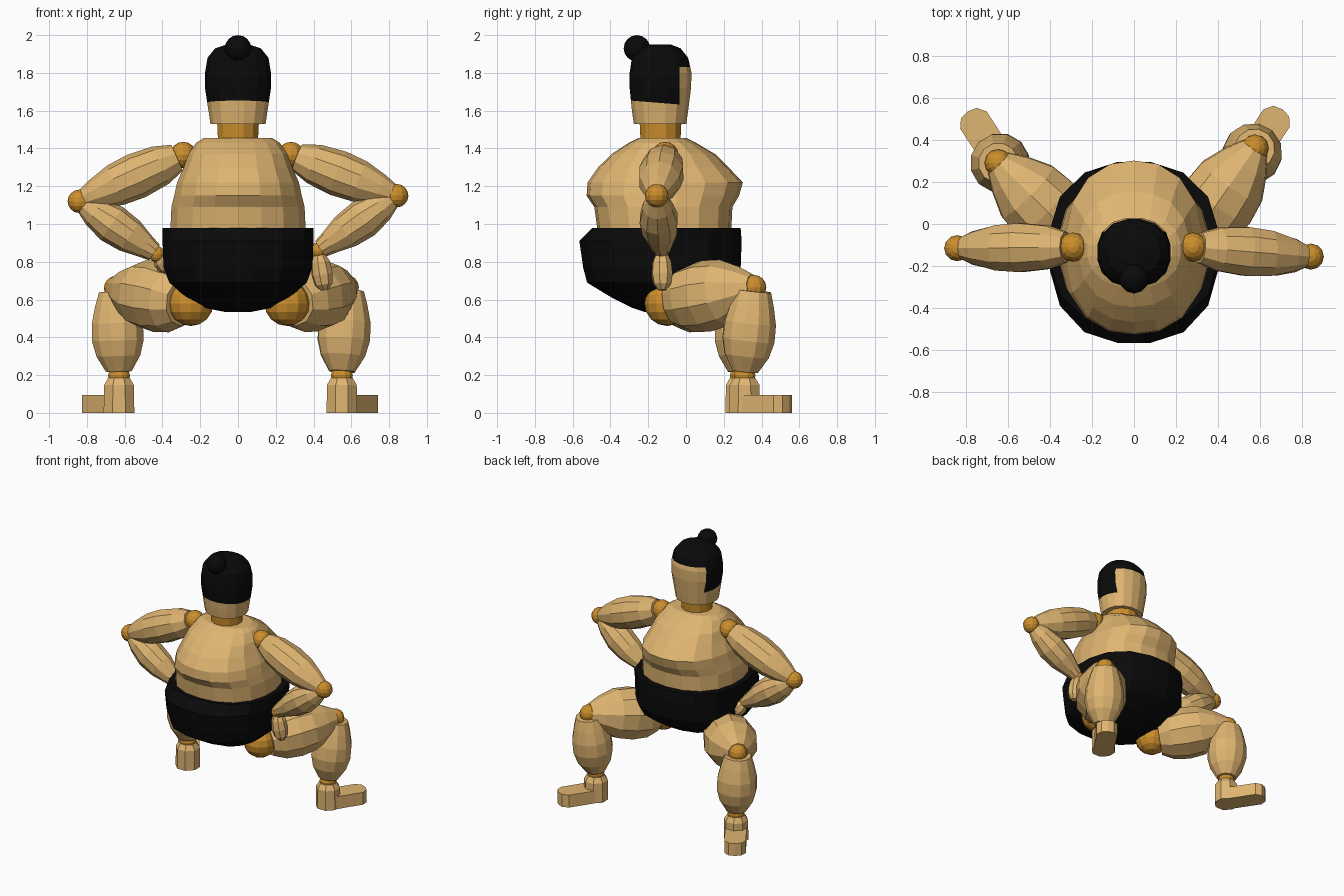
import bpy, bmesh, math
from mathutils import Vector

if "Cube" in bpy.data.objects:
    bpy.data.objects.remove(bpy.data.objects["Cube"])


def material(name, rgb):
    m = bpy.data.materials.new(name)
    m.diffuse_color = (*rgb, 1)
    m.use_nodes = True
    m.node_tree.nodes["Principled BSDF"].inputs["Base Color"].default_value = m.diffuse_color
    return m


SKIN = material("skin tan", (0.74, 0.46, 0.165))
JOINT = material("joint orange", (0.60, 0.27, 0.025))
BLACK = material("black", (0.003, 0.003, 0.003))


def finish(bm, name, *mats):
    bmesh.ops.recalc_face_normals(bm, faces=bm.faces)
    me = bpy.data.meshes.new(name)
    bm.to_mesh(me)
    bm.free()
    for m in mats:
        me.materials.append(m)
    ob = bpy.data.objects.new(name, me)
    bpy.context.collection.objects.link(ob)
    return ob


def skin_rings(rings):
    """Bridge equal-length rings of points and cap both ends."""
    bm = bmesh.new()
    vs = [[bm.verts.new(p) for p in ring] for ring in rings]
    n = len(vs[0])
    for a, b in zip(vs, vs[1:]):
        for i in range(n):
            j = (i + 1) % n
            bm.faces.new((a[i], a[j], b[j], b[i]))
    bm.faces.new(vs[0][::-1])
    bm.faces.new(vs[-1])
    return bm


def body(profile, sides=16, power=2.0):
    """Rings (z, half width, back y, front y) as superellipses."""
    rings = []
    for z, w, y0, y1 in profile:
        ring = []
        for i in range(sides):
            a = 2 * math.pi * (i + 0.5) / sides
            c, s = math.cos(a), math.sin(a)
            k = (abs(c) ** power + abs(s) ** power) ** (-1 / power)
            f = 1 / math.cos(math.pi / sides)
            ring.append((w * c * k * f, (y0 + y1) / 2 + (y1 - y0) / 2 * s * k * f, z))
        rings.append(ring)
    return skin_rings(rings)


def limb(name, a, b, profile, mat=SKIN, sides=10):
    """Turned shape from a to b; profile is (fraction, radius)."""
    a, b = Vector(a), Vector(b)
    d = b - a
    q = d.to_track_quat('Z', 'Y')
    rings = []
    for t, r in profile:
        rings.append([a + d * t + q @ Vector((r * math.cos(2 * math.pi * (i + .5) / sides),
                                              r * math.sin(2 * math.pi * (i + .5) / sides), 0))
                      for i in range(sides)])
    return finish(skin_rings(rings), name, mat)


def ball(name, p, r, mat=JOINT):
    bm = bmesh.new()
    bmesh.ops.create_uvsphere(bm, u_segments=12, v_segments=8, radius=r)
    bmesh.ops.translate(bm, verts=bm.verts, vec=p)
    return finish(bm, name, mat)


# Torso with a fold under the chest
finish(body([(0.90, .34, -.46, .23), (0.98, .355, -.465, .235), (1.09, .35, -.48, .24),
             (1.15, .335, -.52, .275), (1.22, .32, -.515, .295), (1.30, .285, -.46, .22),
             (1.37, .26, -.39, .15), (1.43, .22, -.30, .05), (1.455, .18, -.25, .0)],
            18, 2.3), "torso", SKIN)

# Shorts
finish(body([(0.535, .07, -.22, -.08), (0.555, .17, -.28, .0), (0.61, .27, -.39, .12),
             (0.69, .36, -.52, .24), (0.77, .39, -.54, .285), (0.91, .395, -.56, .29),
             (0.98, .395, -.49, .285)], 16, 2.4), "shorts", BLACK)

# Neck
limb("neck", (0, -.135, 1.42), (0, -.135, 1.55), [(0, .09), (.25, .11), (1, .115)], JOINT, 12)

# Head, cut along the hairline so hair and face get their own faces
bm = body([(1.53, .145, -.275, .0), (1.60, .155, -.285, .01), (1.72, .173, -.297, .025),
           (1.80, .173, -.297, .028), (1.88, .16, -.285, .01), (1.93, .12, -.245, -.03),
           (1.95, .06, -.19, -.08)], 16, 2.3)
for co, no in (((0, 0, 1.63), (0, .08, 1)), ((0, -.035, 0), (0, 1, 0)), ((0, 0, 1.83), (0, 0, 1))):
    bmesh.ops.bisect_plane(bm, geom=bm.verts[:] + bm.edges[:] + bm.faces[:],
                           plane_co=co, plane_no=no)
for f in bm.faces:
    c = f.calc_center_median()
    side = c.y < -.035 and c.z + .08 * c.y > 1.63
    f.material_index = 1 if side or c.z > 1.83 else 0
finish(bm, "head", SKIN, BLACK)
ball("hair_bun", (0, -.26, 1.93), .07, BLACK)

# Arms: shoulder, elbow, wrist, fingertips
arms = {"left": ((-.29, -.11, 1.365), (-.84, -.115, 1.12), (-.43, -.11, .84), (-.35, -.07, .76)),
        "right": ((.28, -.11, 1.365), (.84, -.155, 1.15), (.425, -.13, .86), (.46, -.125, .65))}
for side, (sh, el, wr, tip) in arms.items():
    ball(side + "_shoulder", sh, .07)
    limb(side + "_upper_arm", sh, el,
         [(.06, .075), (.22, .108), (.45, .122), (.65, .113), (.85, .08), (.98, .05)])
    ball(side + "_elbow", el, .062)
    limb(side + "_forearm", el, wr,
         [(.05, .05), (.2, .082), (.42, .105), (.65, .095), (.85, .065), (.97, .05)])
    ball(side + "_wrist", wr, .043)
    limb(side + "_hand", wr, tip,
         [(.12, .035), (.3, .052), (.6, .058), (.85, .048), (1, .022)], SKIN, 8)

# Legs: hip, knee, ankle, toe
legs = {"left": ((-.25, -.10, .58), (-.645, .29, .66), (-.63, .29, .2), (-.79, .535)),
        "right": ((.26, -.10, .58), (.575, .36, .665), (.55, .31, .2), (.705, .545))}
for side, (hip, knee, ankle, toe) in legs.items():
    ball(side + "_hip", hip, .12)
    limb(side + "_thigh", hip, knee,
         [(.1, .13), (.25, .175), (.45, .19), (.65, .178), (.85, .125), (1, .07)])
    ball(side + "_knee", knee, .065)
    limb(side + "_shin", knee, ankle,
         [(.04, .095), (.2, .118), (.4, .14), (.6, .142), (.78, .12), (.96, .07)], SKIN, 12)
    limb(side + "_ankle", (*ankle[:2], .17), (*ankle[:2], .23), [(0, .055), (.5, .06), (1, .05)], JOINT, 12)
    # Foot: heel block and rounded toe plate
    limb(side + "_heel", (*ankle[:2], 0), (*ankle[:2], .185), [(0, .088), (.8, .085), (1, .062)], SKIN, 8)
    d = Vector((toe[0] - ankle[0], toe[1] - ankle[1], 0))
    length, d = d.length, d.normalized()
    s = Vector((-d.y, d.x, 0))
    base = Vector((ankle[0], ankle[1], 0))
    outline = [(0, -.075), (length - .05, -.075), (length - .01, -.045), (length, 0),
               (length - .01, .045), (length - .05, .075), (0, .075)]
    finish(skin_rings([[base + d * u + s * v + Vector((0, 0, z)) for u, v in outline]
                       for z in (0.0, .095)]), side + "_foot", SKIN)
